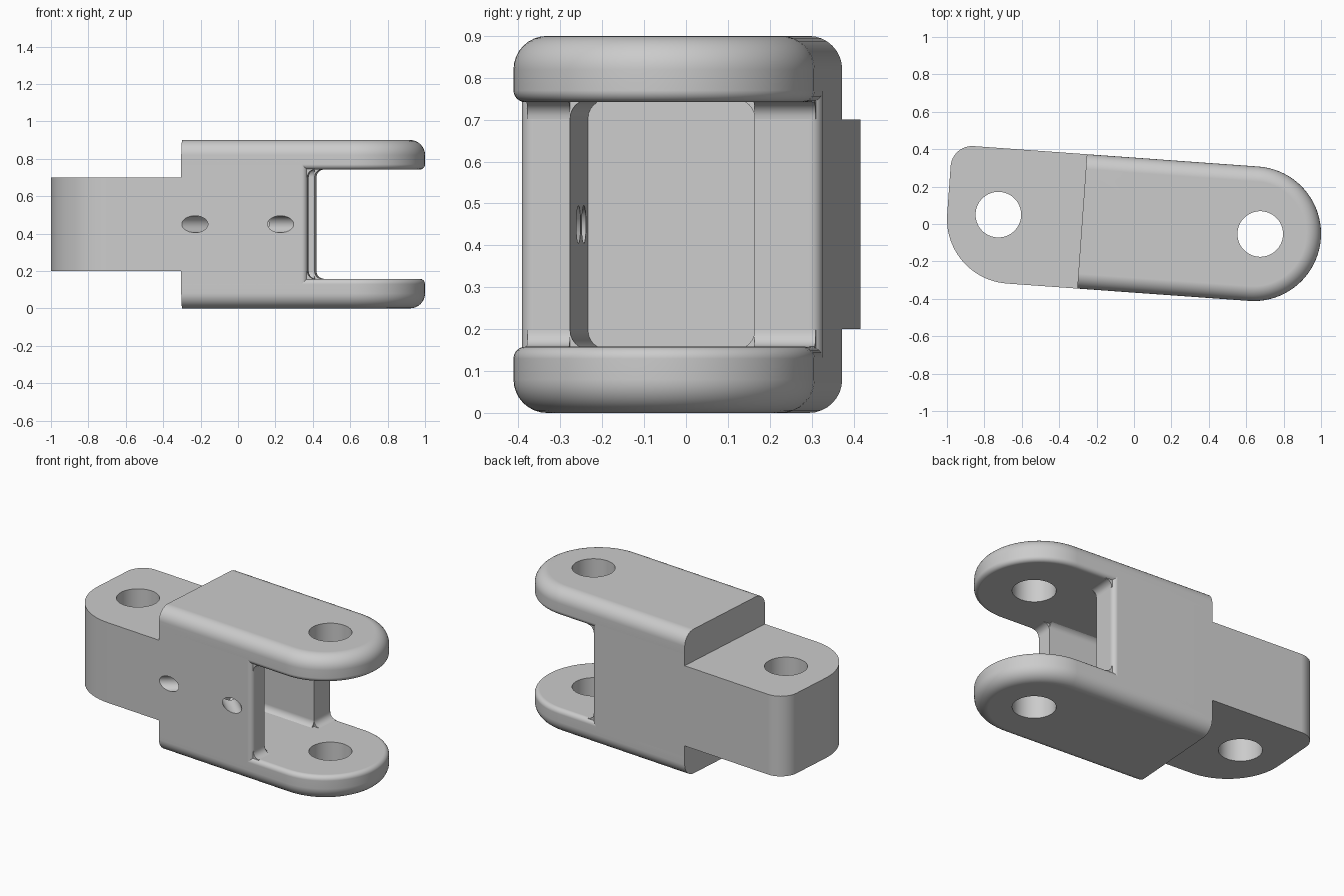
import bpy, bmesh, math
from mathutils import Matrix, Vector

if "Cube" in bpy.data.objects:
    bpy.data.objects.remove(bpy.data.objects["Cube"])

TILT = Matrix.Rotation(math.radians(-4.1), 4, 'Z')
VB, VT, VC = -0.366, 0.354, -0.006      # side planes and centre line
BACK, MOUTH = -0.278, 0.397             # body ends along its length
PRONG, H = 0.158, 0.9                   # prong thickness, total height

grey = bpy.data.materials.new("plain_grey")
grey.diffuse_color = (0.6, 0.6, 0.6, 1)
grey.use_nodes = True
grey.node_tree.nodes["Principled BSDF"].inputs["Base Color"].default_value = grey.diffuse_color


def arc(cx, cy, r, a0, a1, n):
    return [(cx + r * math.cos(math.radians(a0 + (a1 - a0) * i / n)),
             cy + r * math.sin(math.radians(a0 + (a1 - a0) * i / n)))
            for i in range(n + 1)]


def loft(name, rings):
    """Closed solid through rings of equal point count."""
    bm = bmesh.new()
    vs = [[bm.verts.new(p) for p in ring] for ring in rings]
    n = len(vs[0])
    for a, b in zip(vs, vs[1:]):
        for i in range(n):
            j = (i + 1) % n
            bm.faces.new((a[i], a[j], b[j], b[i]))
    bm.faces.new(vs[0][::-1])
    bm.faces.new(vs[-1])
    bmesh.ops.recalc_face_normals(bm, faces=bm.faces[:])
    me = bpy.data.meshes.new(name)
    bm.to_mesh(me)
    bm.free()
    me.materials.append(grey)
    ob = bpy.data.objects.new(name, me)
    bpy.context.collection.objects.link(ob)
    ob.matrix_world = TILT
    return ob


def prism(name, pts, z0, z1):
    return loft(name, [[(x, y, z) for x, y in pts] for z in (z0, z1)])


def rod(center, direction, r, half, n=48):
    """Cylinder cutter along any direction."""
    rot = Vector(direction).to_track_quat('Z', 'Y')
    c = Vector(center)
    return loft("cutter", [[c + rot @ Vector((x, y, z)) for x, y in arc(0, 0, r, 0, 360, n)[:-1]]
                           for z in (-half, half)])


def select(ob):
    bpy.ops.object.select_all(action='DESELECT')
    ob.select_set(True)
    bpy.context.view_layer.objects.active = ob


def cut(ob, cutter):
    m = ob.modifiers.new("cut", 'BOOLEAN')
    m.operation, m.solver, m.object = 'DIFFERENCE', 'EXACT', cutter
    bpy.context.view_layer.update()
    select(ob)
    bpy.ops.object.modifier_apply(modifier=m.name)
    bpy.data.objects.remove(cutter)


def finish(ob):
    select(ob)
    bpy.ops.object.shade_smooth_by_angle(angle=math.radians(30))
    w = ob.modifiers.new("flat_faces", 'WEIGHTED_NORMAL')
    w.keep_sharp = True


# two fork prongs: large outer rounding, small inner rounding, pin hole
def prong_ring(z, inset):
    pts = [(BACK, VB + inset)] + arc(0.642, VC, 0.36 - inset, -90, 90, 40) + [(BACK, VT - inset)]
    return [(x, y, z) for x, y in pts]


R, r = 0.08, 0.028
profile = [(R - y, R - x) for x, y in arc(0, 0, R, 0, 90, 8)][::-1]
profile += [(PRONG - r + y, r - x) for x, y in arc(0, 0, r, 0, 90, 6)]
for name, top in (("lower_prong", False), ("upper_prong", True)):
    ob = loft(name, [prong_ring(H - z if top else z, i) for z, i in profile])
    cut(ob, rod((0.677, -0.005, 0.45), (0, 0, 1), 0.122, 0.8))
    finish(ob)

# middle body with rounded mouth edges
block = prism("middle_body",
              [(BACK, VB)] + arc(MOUTH - 0.03, VB + 0.03, 0.03, -90, 0, 6)
              + arc(MOUTH - 0.03, VT - 0.03, 0.03, 0, 90, 6) + [(BACK, VT)], 0.1, 0.8)
# deep pocket behind the fork
P0, P1, Z0, Z1, q = -0.249, 0.193, 0.152, 0.748, 0.045
rim = (arc(P1 - q, Z1 - q, q, 0, 90, 6) + arc(P0 + q, Z1 - q, q, 90, 180, 6)
       + arc(P0 + q, Z0 + q, q, 180, 270, 6) + arc(P1 - q, Z0 + q, q, 270, 360, 6))
cut(block, loft("cutter", [[(u, v, z) for v, z in rim] for u in (-0.2, 0.6)]))
# two slanted holes through the front wall
for u, s in ((-0.205, 1), (0.255, -1)):
    a = math.radians(50)
    cut(block, rod((u, VB, 0.45), (s * math.sin(a), math.cos(a), 0), 0.045, 0.25, 32))
finish(block)

# hollow fillets where the mouth wall meets the prongs
f = 0.04
for top in (False, True):
    sec = [(MOUTH - 0.005, PRONG - 0.005), (MOUTH + f, PRONG - 0.005)]
    sec += arc(MOUTH + f, PRONG + f, f, 270, 180, 8) + [(MOUTH - 0.005, PRONG + f)]
    for side, a, b in (("front", VB + 0.015, P0), ("back", P1, VT - 0.015)):
        finish(loft(f"{side}_{'upper' if top else 'lower'}_fillet",
                    [[(u, v, H - z if top else z) for u, z in sec] for v in (a, b)]))

# narrow tongue at the other end, one large and one small rounded corner
tongue = prism("tongue",
               [(BACK, VB)] + arc(-0.655, -0.021, 0.345, 270, 180, 24)
               + arc(-0.885, VT - 0.115, 0.115, 180, 90, 12) + [(BACK, VT)], 0.2, 0.7)
cut(tongue, rod((-0.727, -0.002, 0.45), (0, 0, 1), 0.122, 0.8))
finish(tongue)
